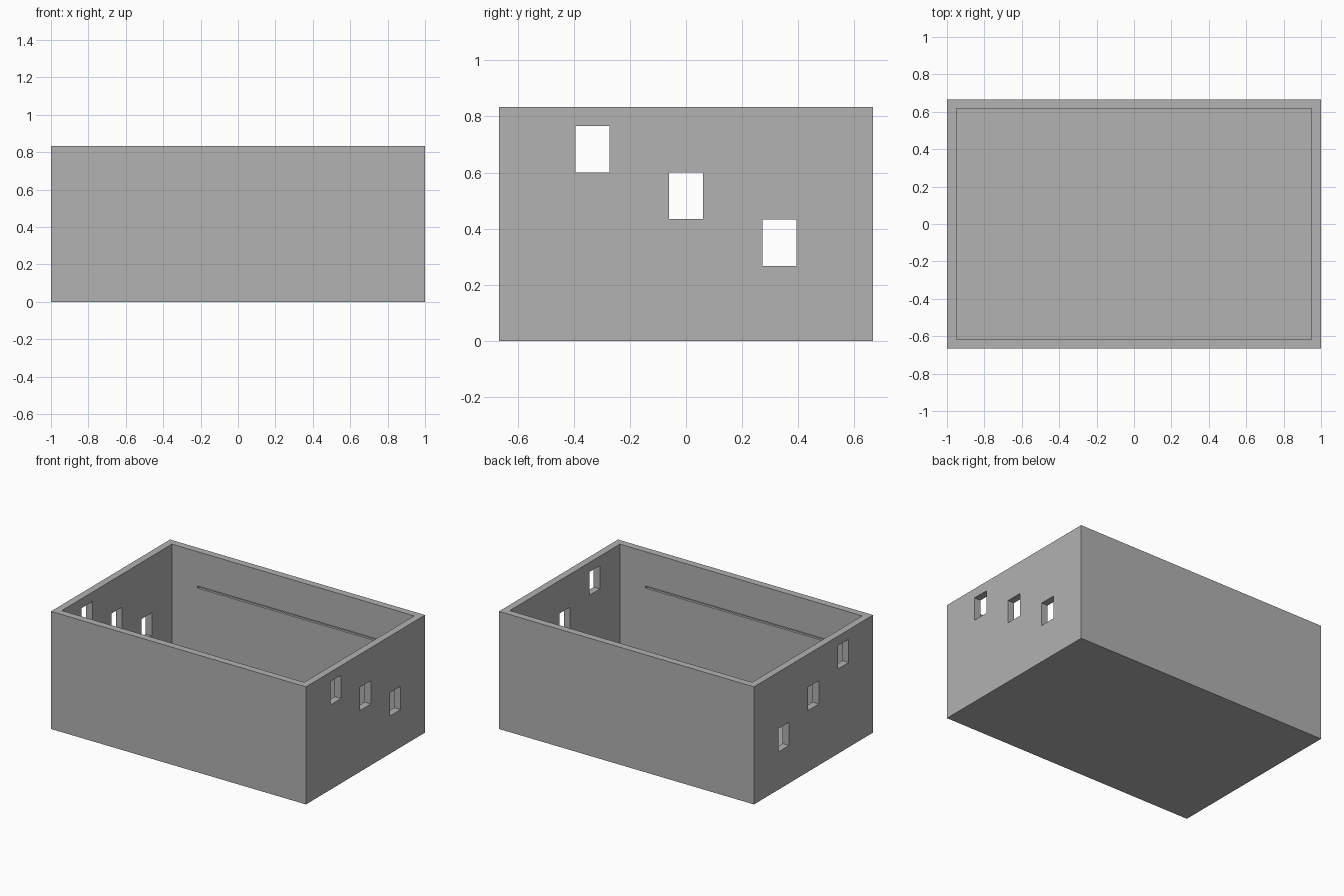
import bpy
from mathutils import Vector

if "Cube" in bpy.data.objects:
    bpy.data.objects.remove(bpy.data.objects["Cube"], do_unlink=True)

WIDTH, DEPTH, HEIGHT, WALL = 2.0, 1.3333, 0.8333, 0.05

grey = bpy.data.materials.new("plain_grey")
grey.use_nodes = True
grey.diffuse_color = (0.445, 0.445, 0.445, 1)
grey.node_tree.nodes["Principled BSDF"].inputs["Base Color"].default_value = grey.diffuse_color


def block(name, low, high):
    """Box spanning two opposite corners."""
    low, high = Vector(low), Vector(high)
    bpy.ops.mesh.primitive_cube_add(size=1)
    ob = bpy.context.object
    ob.name = name
    for v in ob.data.vertices:
        v.co = (low + high) / 2 + v.co * (high - low)
    ob.data.materials.append(grey)
    return ob


def cut(target, cutter):
    """Subtract the cutter, then discard it."""
    cutter.hide_render = True
    mod = target.modifiers.new(cutter.name, 'BOOLEAN')
    mod.operation = 'DIFFERENCE'
    mod.solver = 'EXACT'
    mod.object = cutter
    bpy.context.view_layer.objects.active = target
    bpy.ops.object.modifier_apply(modifier=mod.name)
    bpy.data.objects.remove(cutter, do_unlink=True)


# Open-topped box
x, y = WIDTH / 2, DEPTH / 2
box = block("open_box", (-x, -y, 0), (x, y, HEIGHT))
cut(box, block("cavity", (WALL - x, WALL - y, WALL), (x - WALL, y - WALL, HEIGHT + 0.2)))

# Stepped windows through both end walls
for step in (-1, 0, 1):
    mid_y, mid_z = step / 3, 0.5167 - step / 6
    cut(box, block("window", (-x - 0.1, mid_y - 0.06, mid_z - 0.0825),
                   (x + 0.1, mid_y + 0.06, mid_z + 0.0825)))

# Shallow grooves inside the long walls
for side in (-1, 1):
    inner = side * (y - WALL)
    a, b = sorted((inner - side * 0.05, inner + side * 0.0167))
    cut(box, block("groove", (-0.75, a, 0.575), (0.75, b, 0.59)))
